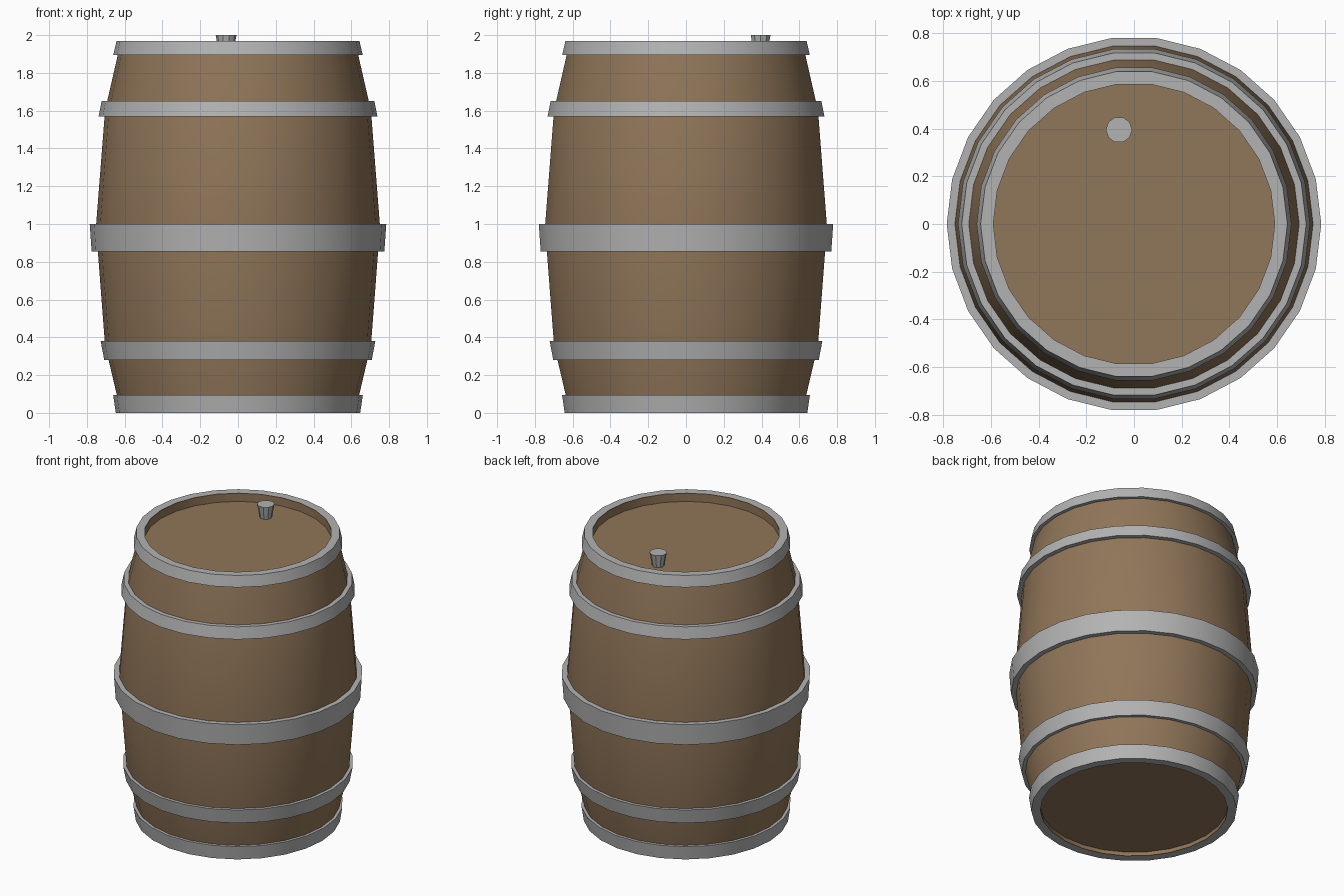
import bpy, bmesh, math

if "Cube" in bpy.data.objects:
    bpy.data.objects.remove(bpy.data.objects["Cube"])

SIDES = 26


def lathe(name, profile, sides, closed=False, at=(0, 0), mat=None):
    """Revolve (radius, z) points around z; open profiles get capped ends."""
    bm = bmesh.new()
    rings = []
    for r, z in profile:
        rings.append([bm.verts.new((r * math.cos(2 * math.pi * i / sides),
                                    r * math.sin(2 * math.pi * i / sides), z))
                      for i in range(sides)])
    pairs = list(zip(rings, rings[1:]))
    if closed:
        pairs.append((rings[-1], rings[0]))
    else:
        bm.faces.new(rings[0])
        bm.faces.new(rings[-1])
    for a, b in pairs:
        for i in range(sides):
            j = (i + 1) % sides
            bm.faces.new((a[i], a[j], b[j], b[i]))
    bmesh.ops.recalc_face_normals(bm, faces=bm.faces)
    mesh = bpy.data.meshes.new(name)
    bm.to_mesh(mesh)
    bm.free()
    ob = bpy.data.objects.new(name, mesh)
    ob.location = (at[0], at[1], 0)
    bpy.context.collection.objects.link(ob)
    if mat:
        mesh.materials.append(mat)
    bpy.context.view_layer.objects.active = ob
    ob.select_set(True)
    bpy.ops.object.shade_smooth_by_angle(angle=math.radians(30))
    ob.select_set(False)
    return ob


wood = bpy.data.materials.new("wood")
wood.diffuse_color = (0.28, 0.18, 0.10, 1)
wood.use_nodes = True
wood.node_tree.nodes["Principled BSDF"].inputs["Base Color"].default_value = wood.diffuse_color
iron = bpy.data.materials.new("iron")
iron.diffuse_color = (0.45, 0.45, 0.45, 1)
iron.use_nodes = True
iron.node_tree.nodes["Principled BSDF"].inputs["Base Color"].default_value = iron.diffuse_color

# Bulging body with recessed heads at both ends
lathe("barrel_body", [(0.59, 0.03), (0.59, 0.003), (0.62, 0.003), (0.704, 0.36),
                      (0.752, 0.985), (0.704, 1.6), (0.62, 1.967), (0.59, 1.967),
                      (0.59, 1.91)], SIDES, mat=wood)

# Iron hoops: bottom z, top z, bottom radius, top radius, inner radius
hoops = {
    "bottom_hoop": (0.0, 0.095, 0.647, 0.661, 0.59),
    "lower_hoop": (0.28, 0.38, 0.708, 0.727, 0.67),
    "middle_hoop": (0.855, 1.0, 0.775, 0.785, 0.73),
    "upper_hoop": (1.57, 1.65, 0.738, 0.722, 0.67),
    "top_hoop": (1.895, 1.97, 0.66, 0.643, 0.59),
}
for name, (z0, z1, r0, r1, ri) in hoops.items():
    rim = 0.605
    if name == "bottom_hoop":       # inner side stays inside the stave thickness
        section = [(0.59, z0), (r0, z0), (r1, z1), (rim, z1), (rim, z0 + 0.004)]
    elif name == "top_hoop":
        section = [(rim, z0), (r0, z0), (r1, z1), (0.59, z1), (rim, z1 - 0.004)]
    else:
        section = [(ri, z0), (r0, z0), (r1, z1), (ri, z1)]
    lathe(name, section, SIDES, closed=True, mat=iron)

# Tapered bung in the top head
lathe("bung", [(0.038, 1.905), (0.055, 2.0)], 10, at=(-0.063, 0.395), mat=iron)
